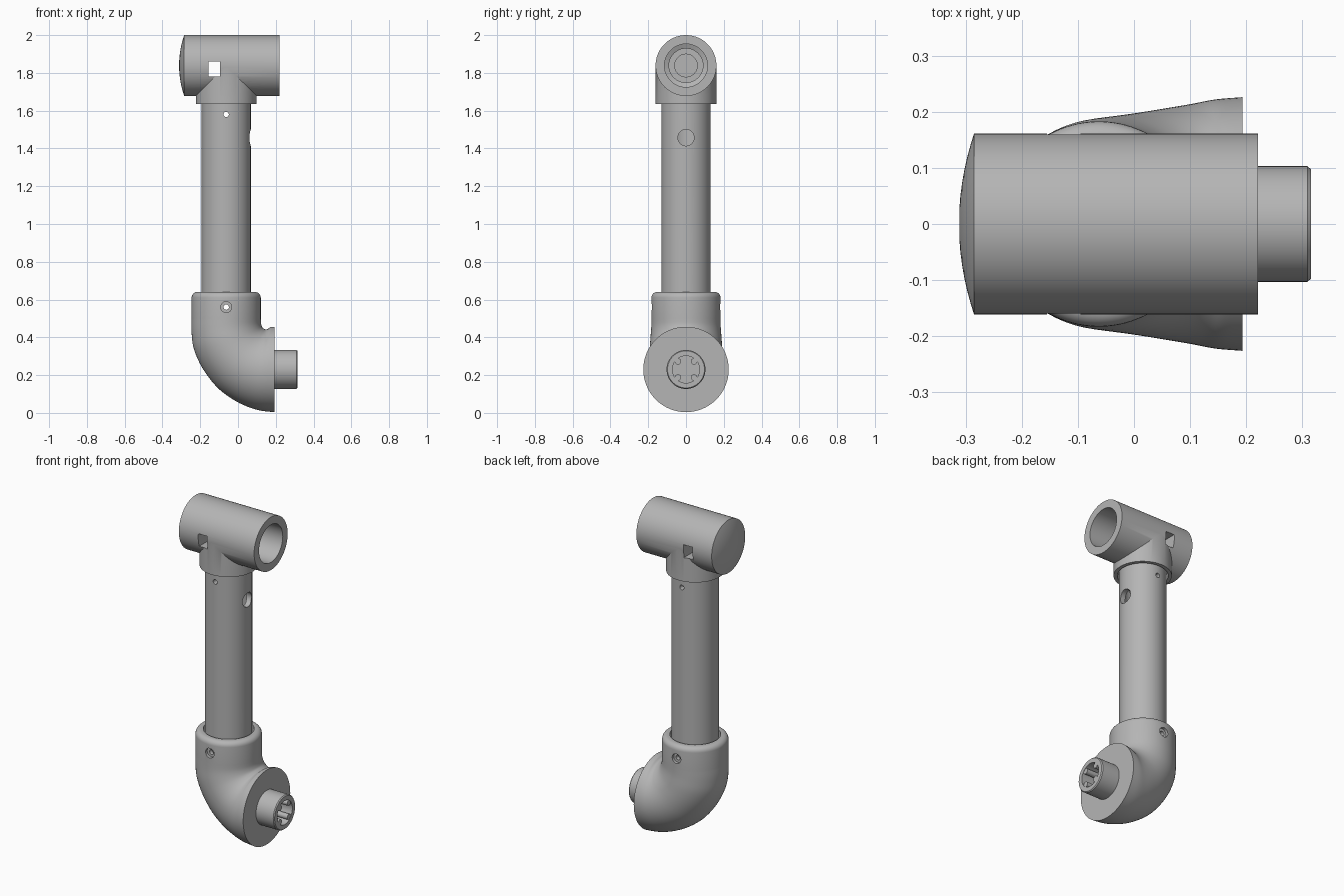
import bpy, bmesh, math
from mathutils import Matrix, Vector

cube = bpy.data.objects.get("Cube")
if cube:
    bpy.data.objects.remove(cube, do_unlink=True)

GREY = (0.46, 0.46, 0.46, 1)
mat = bpy.data.materials.new("plain grey")
mat.use_nodes = True
mat.diffuse_color = GREY
mat.node_tree.nodes["Principled BSDF"].inputs["Base Color"].default_value = GREY

SEG = 96
AXIS_X = -0.0625   # centre line of the upright
HEAD_Z = 1.839     # centre line of the tee head
PLUG_Z = 0.23      # centre line of the plug
ROT = {"Z": Matrix(), "X": Matrix.Rotation(math.pi / 2, 4, "Y"),
       "Y": Matrix.Rotation(-math.pi / 2, 4, "X")}


def finish(name, bm):
    bmesh.ops.recalc_face_normals(bm, faces=bm.faces)
    me = bpy.data.meshes.new(name)
    bm.to_mesh(me)
    bm.free()
    me.materials.append(mat)
    ob = bpy.data.objects.new(name, me)
    bpy.context.collection.objects.link(ob)
    return ob


def loft(name, rings, closed=False, matrix=None):
    """Skin equal rings of points; cap the ends unless the loop closes."""
    bm = bmesh.new()
    loops = [[bm.verts.new(p) for p in ring] for ring in rings]
    pairs = list(zip(loops, loops[1:]))
    if closed:
        pairs.append((loops[-1], loops[0]))
    for a, b in pairs:
        for i in range(len(a)):
            j = (i + 1) % len(a)
            bm.faces.new((a[i], a[j], b[j], b[i]))
    if not closed:
        bm.faces.new(loops[0])
        bm.faces.new(loops[-1])
    if matrix:
        bm.transform(matrix)
    return finish(name, bm)


def lathe(name, profile, loc, axis="Z", closed=False, seg=SEG):
    """Turn (radius, height) points around an axis through loc."""
    turns = [2 * math.pi * i / seg for i in range(seg)]
    rings = [[(r * math.cos(t), r * math.sin(t), h) for t in turns]
             for r, h in profile]
    return loft(name, rings, closed, Matrix.Translation(loc) @ ROT[axis])


def rod(r, a, b, loc, axis, seg=48):
    return lathe("helper", [(r, a), (r, b)], loc, axis, seg=seg)


def combine(ob, tool, operation="DIFFERENCE"):
    tool.hide_render = True
    mod = ob.modifiers.new("cut", "BOOLEAN")
    mod.operation, mod.solver, mod.object = operation, "EXACT", tool
    bpy.context.view_layer.objects.active = ob
    bpy.ops.object.modifier_apply(modifier=mod.name)
    bpy.data.objects.remove(tool, do_unlink=True)


def smooth(ob):
    bpy.ops.object.select_all(action="DESELECT")
    ob.select_set(True)
    bpy.context.view_layer.objects.active = ob
    bpy.ops.object.shade_smooth_by_angle(angle=math.radians(28))


# Tee head: horizontal barrel with a shallow domed end, joined to a socket
R = 0.161
dome = [(R * math.sin(t), -0.285 - 0.027 * math.cos(t) ** 2)
        for t in [math.pi / 2 * i / 10 for i in range(1, 11)]]
head = lathe("tee_head", dome + [(R, 0.221)], (0, 0, HEAD_Z), "X")
combine(head, rod(R - 0.0005, 1.635, HEAD_Z, (AXIS_X, 0, 0), "Z", SEG), "UNION")

# Stepped bore, pipe socket and square cross window
bore = [(0.06, -0.18), (0.06, -0.09), (0.09, -0.09), (0.09, -0.03),
        (0.114, -0.02), (0.114, 0.3)]
combine(head, lathe("helper", bore, (0, 0, HEAD_Z), "X"))
combine(head, rod(0.14, 1.6, 1.67, (AXIS_X, 0, 0), "Z", SEG))
bm = bmesh.new()
bmesh.ops.create_cube(bm, size=1)
bm.transform(Matrix.Translation((-0.125, 0, 1.82)) @ Matrix.Diagonal((0.06, 0.5, 0.08, 1)))
combine(head, finish("helper", bm))
smooth(head)

# Hollow upright pipe with pin holes and a side opening
pipe = lathe("upright_pipe", [(0.13, 0.48), (0.13, 1.67), (0.1, 1.67), (0.1, 0.48)],
             (AXIS_X, 0, 0), closed=True)
for z in (1.58, 0.56):
    combine(pipe, rod(0.014, -0.3, 0.3, (AXIS_X, 0, z), "Y"))
combine(pipe, rod(0.043, 0, 0.3, (0, 0, 1.457), "X"))
smooth(pipe)


# Elbow: each station is inner x, z, outer x, z and half width
def collar(r, z):
    return (AXIS_X + r, z, AXIS_X - r, z, r)


bend = [collar(0.183, 0.5), (0.122, 0.475, -0.246, 0.43, 0.184),
        (0.126, 0.459, -0.234, 0.34, 0.188), (0.131, 0.45, -0.19, 0.24, 0.192),
        (0.138, 0.445, -0.115, 0.14, 0.198), (0.147, 0.441, -0.03, 0.073, 0.206),
        (0.157, 0.444, 0.05, 0.033, 0.214), (0.17, 0.453, 0.12, 0.012, 0.222),
        (0.193, 0.456, 0.193, 0.004, 0.226)]


def smooth_path(keys, steps=4):
    """Catmull-Rom interpolation through the stations."""
    out = []
    for i in range(len(keys) - 1):
        p = [Vector(keys[min(max(i + k, 0), len(keys) - 1)]) for k in (-1, 0, 1, 2)]
        for s in range(steps):
            t = s / steps
            out.append(p[1] + 0.5 * t * (p[2] - p[0]
                       + t * (2 * p[0] - 5 * p[1] + 4 * p[2] - p[3]
                              + t * (3 * (p[1] - p[2]) + p[3] - p[0]))))
    return out + [Vector(keys[-1])]


def station_ring(s):
    xi, zi, xo, zo, width = s
    pts = []
    for i in range(SEG):
        t = 2 * math.pi * i / SEG
        f = (1 - math.cos(t)) / 2
        pts.append((xi + (xo - xi) * f, width * math.sin(t), zi + (zo - zi) * f))
    return pts


lip = [collar(0.153 + 0.03 * math.sin(a), 0.61 + 0.03 * math.cos(a))
       for a in [math.pi / 2 * i / 6 for i in range(7)]]
stations = [collar(0.14, 0.48), collar(0.14, 0.64)] + lip + smooth_path(bend)
elbow = loft("elbow", [station_ring(s) for s in stations])

# Counterbored pin holes through the collar
pin = (AXIS_X, 0, 0.56)
combine(elbow, rod(0.014, -0.3, 0.3, pin, "Y"))
for side in (-1, 1):
    combine(elbow, rod(0.029, min(side * 0.165, side * 0.3), max(side * 0.165, side * 0.3), pin, "Y"))
smooth(elbow)

# Plug with chamfered rim and a lobed drive socket
plug = lathe("plug", [(0.103, 0.18), (0.103, 0.309), (0.098, 0.315)], (0, 0, PLUG_Z), "X")
combine(plug, rod(0.072, 0.23, 0.35, (0, 0, PLUG_Z), "X"))
smooth(plug)
for i in range(4):
    a = math.pi / 4 + i * math.pi / 2
    loc = (0, 0.06 * math.cos(a), PLUG_Z + 0.06 * math.sin(a))
    lobe = rod(0.017, 0.22, 0.313, loc, "X", 24)
    lobe.name = "socket_lobe_%d" % (i + 1)
    smooth(lobe)
